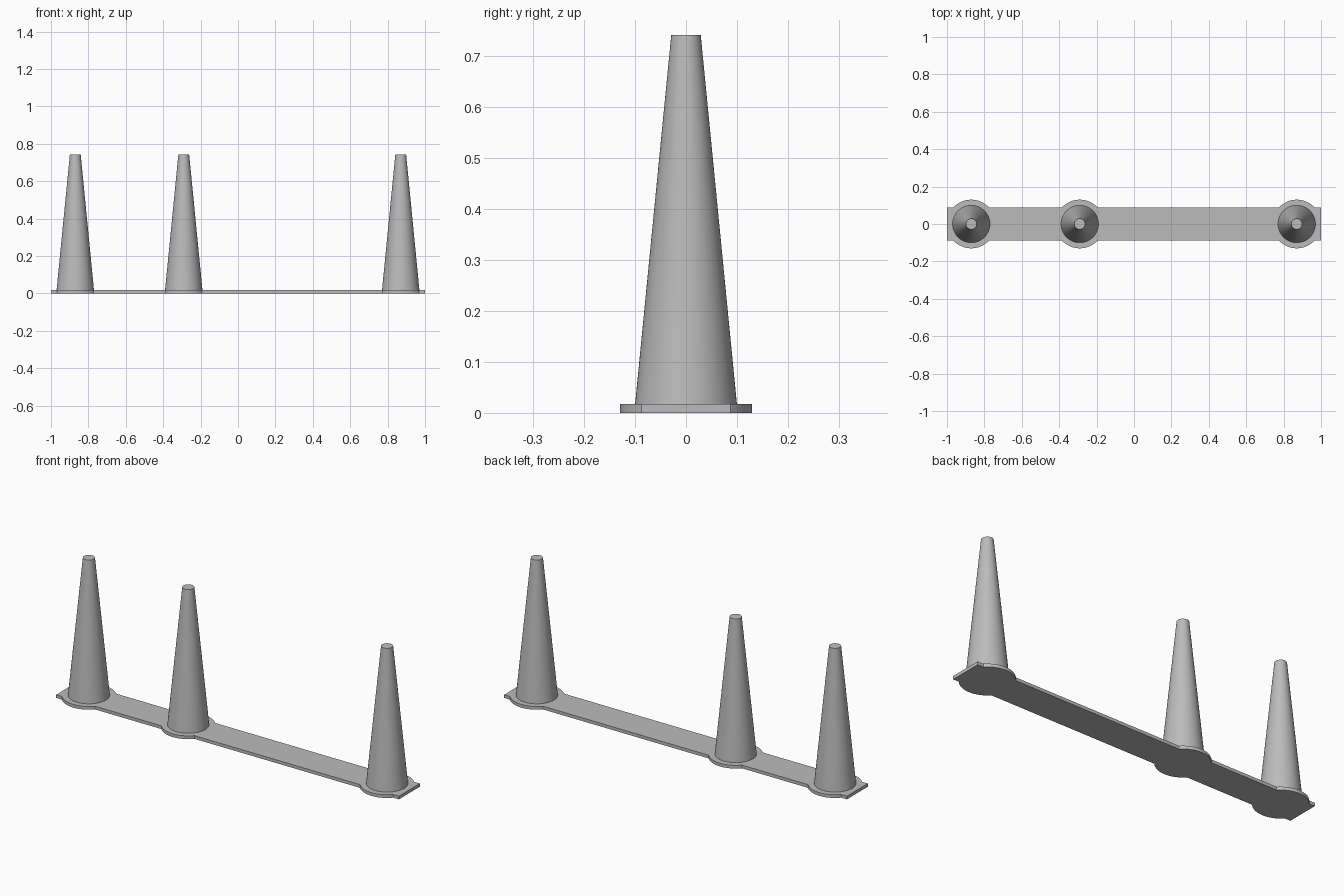
import bpy, bmesh, math

if "Cube" in bpy.data.objects:
    bpy.data.objects.remove(bpy.data.objects["Cube"])

POSTS = (-0.87, -0.29, 0.87)
PAD_R, HALF_W, THICK = 0.13, 0.087, 0.017
TOP = 0.742

grey = bpy.data.materials.new("light grey")
grey.diffuse_color = (0.5, 0.5, 0.5, 1)
grey.use_nodes = True
grey.node_tree.nodes["Principled BSDF"].inputs["Base Color"].default_value = grey.diffuse_color


def add_object(name, bm):
    mesh = bpy.data.meshes.new(name)
    bmesh.ops.recalc_face_normals(bm, faces=bm.faces)
    bm.to_mesh(mesh)
    bm.free()
    mesh.materials.append(grey)
    ob = bpy.data.objects.new(name, mesh)
    bpy.context.collection.objects.link(ob)
    bpy.ops.object.select_all(action='DESELECT')
    ob.select_set(True)
    bpy.context.view_layer.objects.active = ob
    bpy.ops.object.shade_smooth_by_angle(angle=math.radians(30))
    return ob


# Base plate: a strip whose edges bulge into round pads under the posts
start = math.asin(HALF_W / PAD_R)
front = [(-1, -HALF_W)]
for x in POSTS:
    for i in range(25):
        a = math.pi + start + (math.pi - 2 * start) * i / 24
        front.append((x + PAD_R * math.cos(a), PAD_R * math.sin(a)))
front.append((1, -HALF_W))
outline = front + [(x, -y) for x, y in reversed(front)]

bm = bmesh.new()
face = bm.faces.new([bm.verts.new((x, y, 0)) for x, y in outline])
ext = bmesh.ops.extrude_face_region(bm, geom=[face], use_keep_orig=True)
bmesh.ops.translate(bm, vec=(0, 0, THICK),
                    verts=[v for v in ext["geom"] if isinstance(v, bmesh.types.BMVert)])
add_object("base_plate", bm)

# Tapered posts
for name, x in zip(("left_post", "middle_post", "right_post"), POSTS):
    bm = bmesh.new()
    bmesh.ops.create_cone(bm, cap_ends=True, segments=64,
                          radius1=0.1, radius2=0.029, depth=TOP - THICK)
    bmesh.ops.translate(bm, vec=(x, 0, (TOP + THICK) / 2), verts=bm.verts)
    add_object(name, bm)
